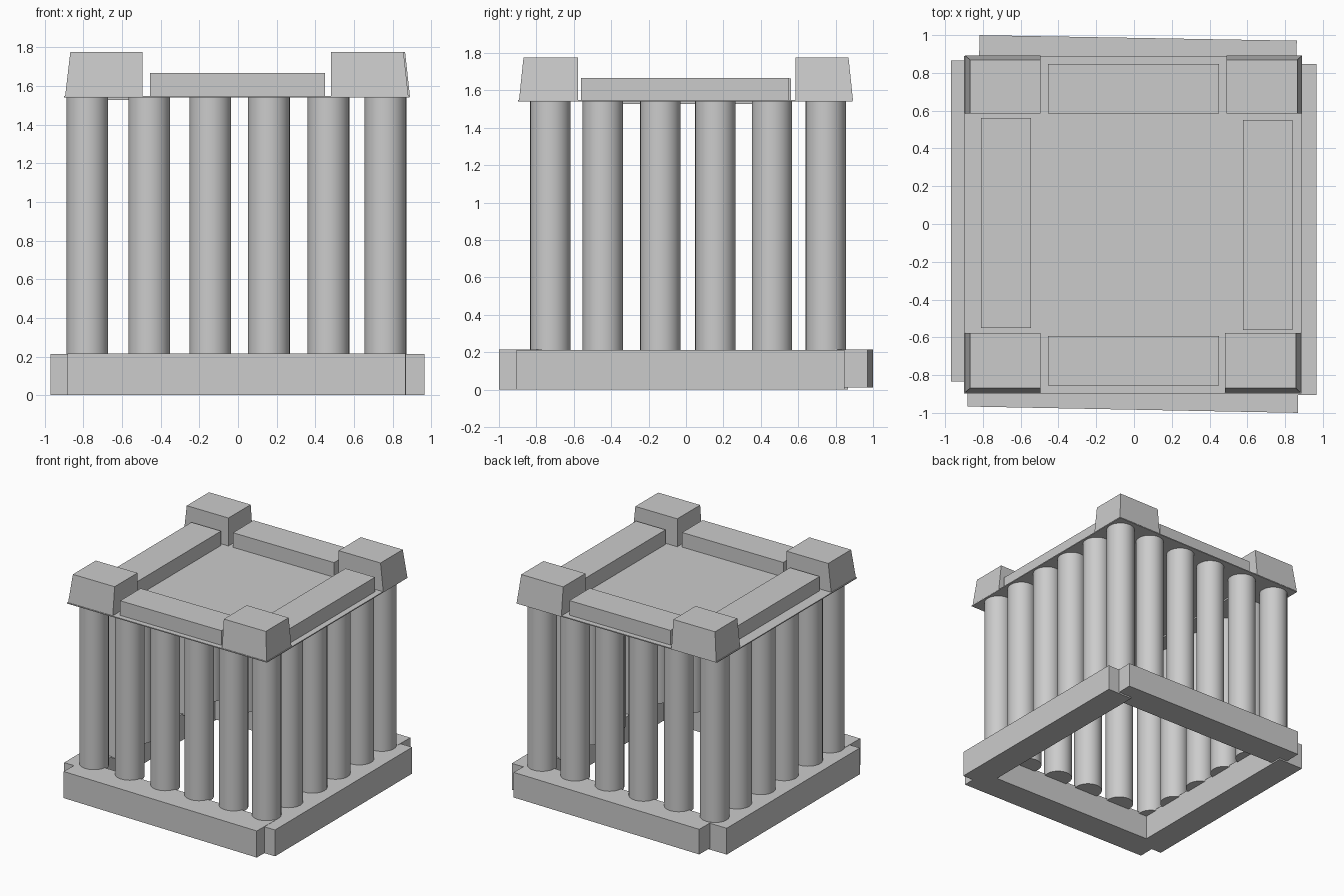
import bpy, bmesh, math

if "Cube" in bpy.data.objects:
    bpy.data.objects.remove(bpy.data.objects["Cube"])


def box(name, x, y, z, rot=0.0, taper=(0, 0)):
    """Box from (min, max) ranges; taper slides the outward top edges inward."""
    bm = bmesh.new()
    bmesh.ops.create_cube(bm, size=1)
    cx, cy, cz = sum(x) / 2, sum(y) / 2, sum(z) / 2
    for v in bm.verts:
        top = v.co.z > 0
        v.co.x *= x[1] - x[0]
        v.co.y *= y[1] - y[0]
        v.co.z *= z[1] - z[0]
        if top and v.co.x * cx > 0:
            v.co.x -= math.copysign(taper[0], cx)
        if top and v.co.y * cy > 0:
            v.co.y -= math.copysign(taper[1], cy)
    me = bpy.data.meshes.new(name)
    bm.to_mesh(me)
    bm.free()
    ob = bpy.data.objects.new(name, me)
    ob.location = (cx, cy, cz)
    ob.rotation_euler.z = math.radians(rot)
    bpy.context.collection.objects.link(ob)
    return ob


def column(name, x, y, z0=0.2, z1=1.545, r=0.108):
    bpy.ops.mesh.primitive_cylinder_add(vertices=32, radius=r, depth=z1 - z0,
                                        location=(x, y, (z0 + z1) / 2))
    bpy.context.object.name = name
    bpy.ops.object.shade_smooth_by_angle(angle=math.radians(40))


# Base frame: four slightly crooked beams
box("base_beam_front", (-0.88, 0.87), (-0.983, -0.753), (0, 0.215), rot=-1.1)
box("base_beam_back", (-0.82, 0.86), (0.755, 0.985), (0.012, 0.215), rot=-1.0)
box("base_beam_left", (-0.97, -0.745), (-0.835, 0.865), (0, 0.213))
box("base_beam_right", (0.74, 0.965), (-0.905, 0.847), (0, 0.213))

# Ring of columns, six along each side
xs = [-0.78, -0.46, -0.143, 0.16, 0.468, 0.763]
ys = [-0.725, -0.445, -0.137, 0.157, 0.46, 0.748]
for i, x in enumerate(xs):
    for j, y in enumerate(ys):
        if i in (0, 5) or j in (0, 5):
            column(f"column_{i}_{j}", x, y)

# Thin roof deck
box("roof_deck", (-0.9, 0.887), (-0.897, 0.89), (1.541, 1.549))

# Parapet rails
box("rail_front", (-0.455, 0.45), (-0.855, -0.593), (1.545, 1.667))
box("rail_back", (-0.455, 0.45), (0.585, 0.847), (1.545, 1.667))
box("rail_left", (-0.81, -0.545), (-0.55, 0.562), (1.528, 1.665))
box("rail_right", (0.576, 0.84), (-0.562, 0.55), (1.545, 1.667))

# Corner blocks with sloping outer faces
for side_y, yr in (("front", (-0.893, -0.577)), ("back", (0.585, 0.893))):
    shift = 0.008 if side_y == "back" else 0
    box(f"corner_block_{side_y}_left", (-0.895, -0.495), yr, (1.545, 1.775),
        taper=(0.027, 0.024))
    box(f"corner_block_{side_y}_right", (0.482 + shift, 0.882 + shift), yr,
        (1.545, 1.775), taper=(0.025, 0.024))
